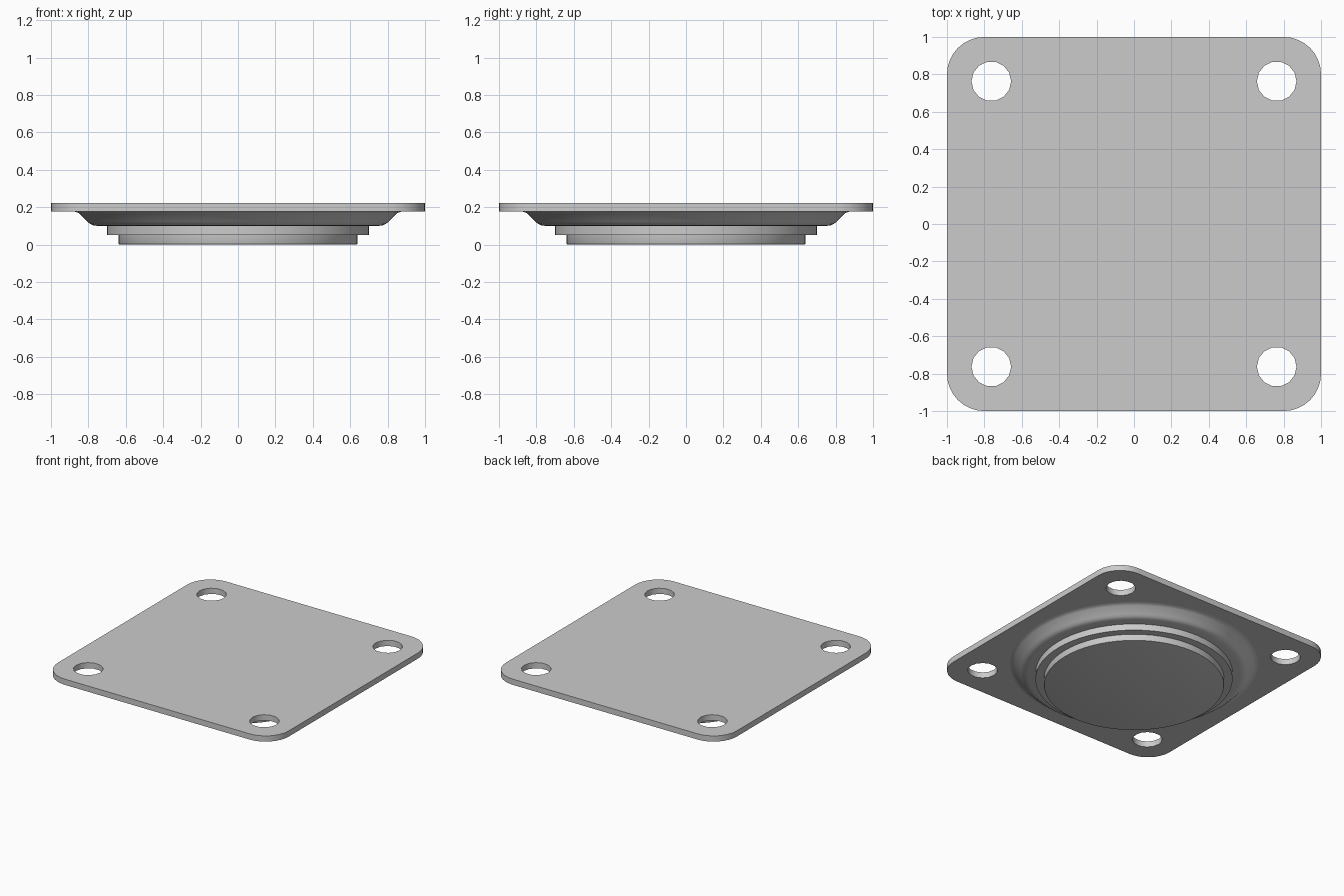
import bpy
import bmesh
from math import cos, sin, pi, radians

cube = bpy.data.objects.get("Cube")
if cube:
    bpy.data.objects.remove(cube, do_unlink=True)

PLATE_BOTTOM, PLATE_TOP = 0.177, 0.222
CORNER = 0.2
HOLE_OFFSET, HOLE_RADIUS, HOLE_SIDES = 0.763, 0.106, 14

grey = bpy.data.materials.new("plain_grey")
grey.use_nodes = True
grey.diffuse_color = (0.6, 0.6, 0.6, 1)
grey.node_tree.nodes["Principled BSDF"].inputs["Base Color"].default_value = (0.6, 0.6, 0.6, 1)


def arc(cx, cy, r, start, sweep, steps):
    return [(cx + r * cos(start + sweep * i / steps), cy + r * sin(start + sweep * i / steps))
            for i in range(steps + 1)]


def add_loop(curve, points):
    spline = curve.splines.new("POLY")
    spline.points.add(len(points) - 1)
    for p, (x, y) in zip(spline.points, points):
        p.co = (x, y, 0, 1)
    spline.use_cyclic_u = True


def select_only(obj):
    bpy.ops.object.select_all(action="DESELECT")
    obj.select_set(True)
    bpy.context.view_layer.objects.active = obj


# Rounded square plate with four bolt holes
signs = [(1, 1), (-1, 1), (-1, -1), (1, -1)]
outline = bpy.data.curves.new("mounting_plate", "CURVE")
outline.dimensions = "2D"
outline.fill_mode = "BOTH"
outline.extrude = (PLATE_TOP - PLATE_BOTTOM) / 2
c = 1 - CORNER
add_loop(outline, [p for i, (sx, sy) in enumerate(signs)
                   for p in arc(sx * c, sy * c, CORNER, i * pi / 2, pi / 2, 8)])
for sx, sy in signs:
    add_loop(outline, arc(sx * HOLE_OFFSET, sy * HOLE_OFFSET, HOLE_RADIUS,
                          0, 2 * pi, HOLE_SIDES)[:-1])
plate = bpy.data.objects.new("mounting_plate", outline)
bpy.context.collection.objects.link(plate)
plate.location.z = (PLATE_TOP + PLATE_BOTTOM) / 2
select_only(plate)
bpy.ops.object.convert(target="MESH")
plate = bpy.context.object

# Weld the caps to the rim
bm = bmesh.new()
bm.from_mesh(plate.data)
bmesh.ops.remove_doubles(bm, verts=bm.verts, dist=0.0001)
bmesh.ops.recalc_face_normals(bm, faces=bm.faces)
bm.to_mesh(plate.data)
bm.free()


def turned(name, profile, segments=64):
    """Solid of revolution from (radius, height) points, capped at both ends."""
    bm = bmesh.new()
    rings = [[bm.verts.new((r * cos(2 * pi * i / segments), r * sin(2 * pi * i / segments), z))
              for i in range(segments)] for r, z in profile]
    for a, b in zip(rings, rings[1:]):
        for i in range(segments):
            j = (i + 1) % segments
            bm.faces.new((a[i], a[j], b[j], b[i]))
    bm.faces.new(rings[0])
    bm.faces.new(rings[-1])
    bmesh.ops.recalc_face_normals(bm, faces=bm.faces)
    mesh = bpy.data.meshes.new(name)
    bm.to_mesh(mesh)
    bm.free()
    obj = bpy.data.objects.new(name, mesh)
    bpy.context.collection.objects.link(obj)
    return obj


# Flared dish, stepped collar and bottom disc under the plate
dish = turned("flared_dish", [(0.88, 0.19), (0.88, 0.177), (0.865, 0.174), (0.85, 0.167),
                              (0.805, 0.122), (0.79, 0.110), (0.775, 0.103), (0.75, 0.10)])
collar = turned("stepped_collar", [(0.70, 0.12), (0.70, 0.05)])
disc = turned("bottom_disc", [(0.64, 0.07), (0.64, 0.008), (0.637, 0.002), (0.63, 0)])

for obj in (plate, dish, collar, disc):
    obj.data.materials.clear()
    obj.data.materials.append(grey)
    select_only(obj)
    bpy.ops.object.shade_smooth_by_angle(angle=radians(32))
